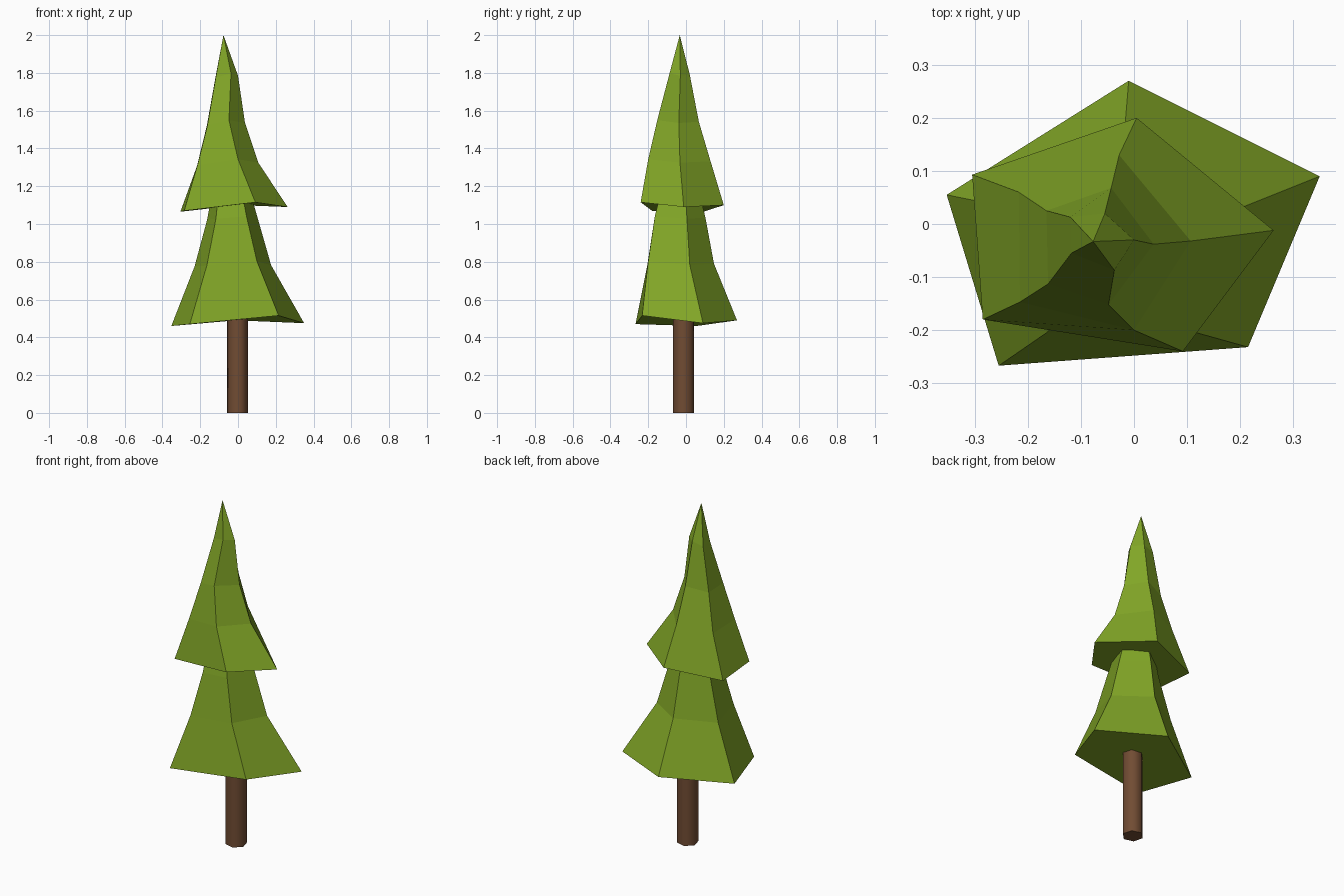
import bpy, bmesh, math

if "Cube" in bpy.data.objects:
    bpy.data.objects.remove(bpy.data.objects["Cube"])


def material(name, rgb):
    m = bpy.data.materials.new(name)
    m.diffuse_color = (*rgb, 1)
    m.use_nodes = True
    m.node_tree.nodes["Principled BSDF"].inputs["Base Color"].default_value = m.diffuse_color
    return m


GREEN = material("leaf green", (0.222, 0.382, 0.020))
BROWN = material("bark brown", (0.165, 0.072, 0.033))


def finish(bm, name, mat):
    bmesh.ops.recalc_face_normals(bm, faces=bm.faces)
    me = bpy.data.meshes.new(name)
    bm.to_mesh(me)
    bm.free()
    me.materials.append(mat)
    ob = bpy.data.objects.new(name, me)
    bpy.context.collection.objects.link(ob)
    return ob


def tier(name, rings, tilt, apex):
    """Five-sided crooked cone: rings of (height, tilt strength, corners) up to an apex."""
    bm = bmesh.new()
    loops = [[bm.verts.new((x, y, z + k * t)) for (x, y), t in zip(pts, tilt)]
             for z, k, pts in rings]
    top = bm.verts.new(apex)
    bm.faces.new(loops[0])
    for i in range(5):
        j = (i + 1) % 5
        for a, b in zip(loops, loops[1:]):
            bm.faces.new((a[i], a[j], b[j], b[i]))
        bm.faces.new((loops[-1][i], loops[-1][j], top))
    return finish(bm, name, GREEN)


# Corners run: right, back, left, front left, front right
tier("lower_foliage", [
    (0.48, 1.0, [(0.35, 0.09), (-0.01, 0.27), (-0.353, 0.055), (-0.255, -0.267), (0.215, -0.232)]),
    (0.785, 0.5, [(0.175, 0.02), (-0.02, 0.148), (-0.23, 0.03), (-0.165, -0.205), (0.10, -0.20)]),
    (1.03, 0.3, [(0.105, 0.005), (-0.03, 0.103), (-0.163, 0.01), (-0.117, -0.16), (0.045, -0.165)]),
], (-0.005, 0.01, -0.02, -0.01, 0.035), (-0.06, -0.03, 1.6))

tier("upper_foliage", [
    (1.09, 1.0, [(0.263, -0.012), (0.005, 0.20), (-0.305, 0.093), (-0.285, -0.18), (0.092, -0.24)]),
    (1.325, 0.7, [(0.107, -0.032), (-0.028, 0.13), (-0.217, 0.06), (-0.215, -0.147), (0.0, -0.20)]),
    (1.535, 0.6, [(0.037, -0.038), (-0.043, 0.068), (-0.165, 0.025), (-0.162, -0.113), (-0.048, -0.152)]),
    (1.785, 0.5, [(0.0, -0.03), (-0.055, 0.02), (-0.12, 0.013), (-0.118, -0.055), (-0.037, -0.087)]),
], (0.0, 0.01, -0.025, -0.02, 0.025), (-0.077, -0.033, 2.0))

# Six-sided trunk with soft sides and sharp ends
bm = bmesh.new()
ends = [[bm.verts.new((-0.002 + 0.0575 * math.cos(a), -0.013 + 0.0575 * math.sin(a), z))
         for a in (math.radians(60 * k - 15) for k in range(6))] for z in (0.0, 0.6)]
for ring in ends:
    bm.faces.new(ring)
for i in range(6):
    j = (i + 1) % 6
    bm.faces.new((ends[0][i], ends[0][j], ends[1][j], ends[1][i]))
trunk = finish(bm, "trunk", BROWN)
bpy.context.view_layer.objects.active = trunk
trunk.select_set(True)
bpy.ops.object.shade_smooth_by_angle(angle=math.radians(70))
